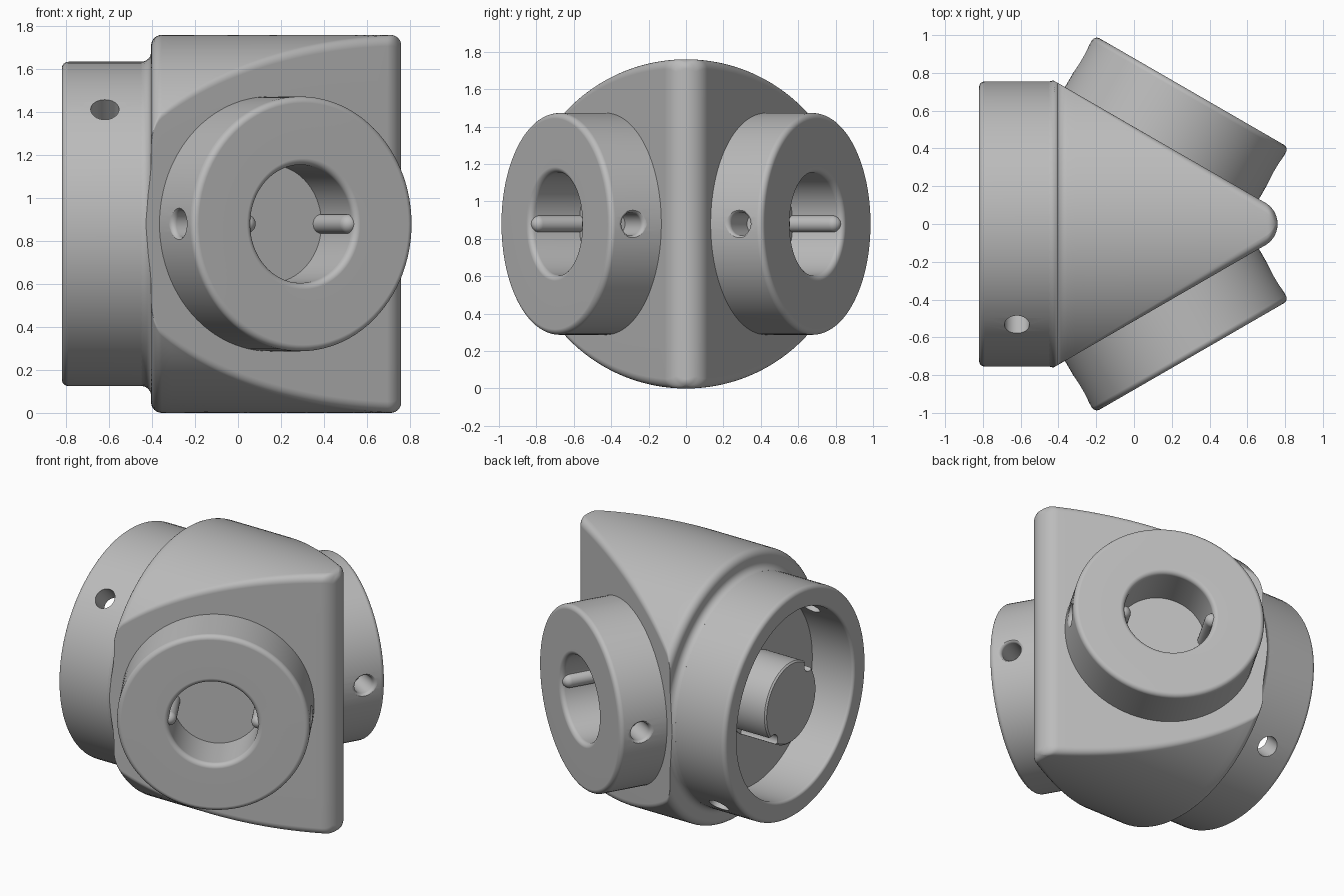
import bpy, bmesh
from math import sin, cos, pi, sqrt, atan2, radians
from mathutils import Vector

cube = bpy.data.objects.get("Cube")
if cube:
    bpy.data.objects.remove(cube, do_unlink=True)

grey = bpy.data.materials.new("light grey")
grey.use_nodes = True
COLOUR = (0.5, 0.5, 0.5, 1)
grey.diffuse_color = COLOUR
grey.node_tree.nodes["Principled BSDF"].inputs["Base Color"].default_value = COLOUR

MID = 0.88                                  # height of the main axis
CENTRE = Vector((0, 0, MID))


def arc(cx, cy, r, a0, a1, n=6):
    """Points on a circular arc, angles in degrees."""
    angles = [radians(a0 + (a1 - a0) * i / n) for i in range(n + 1)]
    return [(cx + r * cos(a), cy + r * sin(a)) for a in angles]


def loft(name, rings):
    """Skin a list of equal closed loops and cap both ends."""
    bm = bmesh.new()
    loops = [[bm.verts.new(p) for p in ring] for ring in rings]
    for a, b in zip(loops, loops[1:]):
        for i in range(len(a)):
            j = (i + 1) % len(a)
            bm.faces.new((a[i], a[j], b[j], b[i]))
    bm.faces.new(loops[0])
    bm.faces.new(loops[-1])
    bmesh.ops.remove_doubles(bm, verts=bm.verts, dist=1e-5)
    bmesh.ops.recalc_face_normals(bm, faces=bm.faces)
    mesh = bpy.data.meshes.new(name)
    bm.to_mesh(mesh)
    bm.free()
    mesh.materials.append(grey)
    ob = bpy.data.objects.new(name, mesh)
    bpy.context.collection.objects.link(ob)
    return ob


def revolve(name, profile, axis, origin, n=96):
    """Turn a profile of (distance along axis, radius) about an axis."""
    turn = Vector((1, 0, 0)).rotation_difference(Vector(axis))
    circle = [2 * pi * i / n for i in range(n)]
    return loft(name, [[turn @ Vector((d, r * cos(a), r * sin(a))) + Vector(origin)
                        for a in circle] for d, r in profile])


def apply(ob, kind, **settings):
    mod = ob.modifiers.new(kind.title(), kind)
    for key, value in settings.items():
        setattr(mod, key, value)
    bpy.ops.object.select_all(action='DESELECT')
    bpy.context.view_layer.objects.active = ob
    ob.select_set(True)
    bpy.ops.object.modifier_apply(modifier=mod.name)


def cut(ob, cutters):
    for c in cutters:
        c.hide_render = True
        apply(ob, 'BOOLEAN', operation='DIFFERENCE', solver='EXACT', object=c)
        bpy.data.objects.remove(c, do_unlink=True)


def mirror_y(ob):
    apply(ob, 'MIRROR', use_axis=(False, True, False), use_mirror_merge=False)


# Wedge body: a round bar pinched between two slanted planes
RADIUS, PLANE, FILLET, TIP = 0.88, 0.445, 0.05, 0.13
TIP_X = 2 * PLANE - 2 * TIP                 # centre of the rounded nose


def half_width(x):
    if x > TIP_X + TIP / 2:
        return max(sqrt(max(TIP ** 2 - (x - TIP_X) ** 2, 0)), 0.002)
    return (PLANE - 0.5 * x) / cos(pi / 6)


def section(x, r):
    h = min(half_width(x), r)
    f = min(FILLET, 0.9 * h)
    zc = sqrt(max((r - f) ** 2 - (h - f) ** 2, 0))
    phi = atan2(zc, h - f)
    q = [(h, zc * i / 4) for i in range(4)]
    q += [(h - f + f * cos(phi * i / 6), zc + f * sin(phi * i / 6)) for i in range(7)]
    q += [(r * cos(a), r * sin(a)) for a in
          [phi + (pi / 2 - phi) * i / 20 for i in range(1, 21)]]
    back = q[::-1]
    loop = (q + [(-y, z) for y, z in back][1:] + [(-y, -z) for y, z in q][1:]
            + [(y, -z) for y, z in back][1:-1])
    return [(x, y, z + MID) for y, z in loop]


stations = arc(-0.45, 0.80, 0.045, -90, 0) + arc(-0.355, 0.83, FILLET, 180, 90)
start, end = -0.355, TIP_X + TIP / 2
stations += [(start + (end - start) * i / 24, RADIUS) for i in range(1, 25)]
for x, _ in arc(TIP_X, 0, TIP, 60, 0, 16)[1:]:
    over = max(x - (TIP_X + TIP - FILLET), 0)
    stations.append((x, RADIUS - FILLET + sqrt(max(FILLET ** 2 - over ** 2, 0))))
body = loft("wedge_body", [section(x, r) for x, r in stations])

# Rear collar with a recessed floor and a central plug
collar_profile = [(-0.44, 0.755)]
collar_profile += [(x, r) for x, r in arc(-0.79, 0.725, 0.03, 90, 180)]
collar_profile += arc(-0.80, 0.64, 0.02, 180, 270)
collar_profile += [(-0.51, 0.62), (-0.51, 0.27), (-0.775, 0.27), (-0.785, 0.26)]
collar = revolve("rear_collar", collar_profile, (1, 0, 0), CENTRE)

# Two cross holes through the collar wall, two grooves along the plug
cutters = []
for s in (1, -1):
    diagonal = Vector((0, -s, s)).normalized()
    cutters.append(revolve("collar_hole", [(0.5, 0.066), (0.85, 0.066)], diagonal,
                           CENTRE + Vector((-0.62, 0, 0)), 32))
    cutters.append(revolve("plug_groove", [(-0.9, 0.048), (-0.515, 0.048)], (1, 0, 0),
                           CENTRE + diagonal * 0.27, 32))
cut(collar, cutters)

# Slanted sockets, built on the front and mirrored to the back
out = Vector((0.5, -cos(pi / 6), 0))
side = Vector((cos(pi / 6), 0.5, 0))
base = CENTRE - side * 0.086
socket_profile = [(0.40, 0.593)] + arc(0.73, 0.563, 0.03, 90, 0)
socket_profile += arc(0.73, 0.305, 0.03, 0, -90)
socket_profile += [(0.45, 0.275)]
socket = revolve("socket", socket_profile, out, base)

# Blind side holes with a rounded mouth
hole_profile = [(0.40, 0.062)] + arc(0.567, 0.088, 0.026, -90, 0) + [(0.65, 0.088)]
cut(socket, [revolve("socket_hole", hole_profile, side * s, base + out * 0.62, 32)
             for s in (1, -1)])
mirror_y(socket)

# Round-ended pins lying along the socket bore
pins = []
for s, label in ((1, "inner"), (-1, "outer")):
    pin = revolve(label + "_pin", [(0.43, 0.045)] + arc(0.70, 0, 0.045, 90, 5),
                  out, base + side * 0.275 * s, 24)
    mirror_y(pin)
    pins.append(pin)

# Smooth shading with crisp corners
bpy.ops.object.select_all(action='DESELECT')
for ob in [body, collar, socket] + pins:
    ob.select_set(True)
bpy.context.view_layer.objects.active = body
bpy.ops.object.shade_smooth_by_angle(angle=radians(30))
for ob in [body, collar, socket] + pins:
    ob.modifiers.new("Weighted normals", 'WEIGHTED_NORMAL').keep_sharp = True
